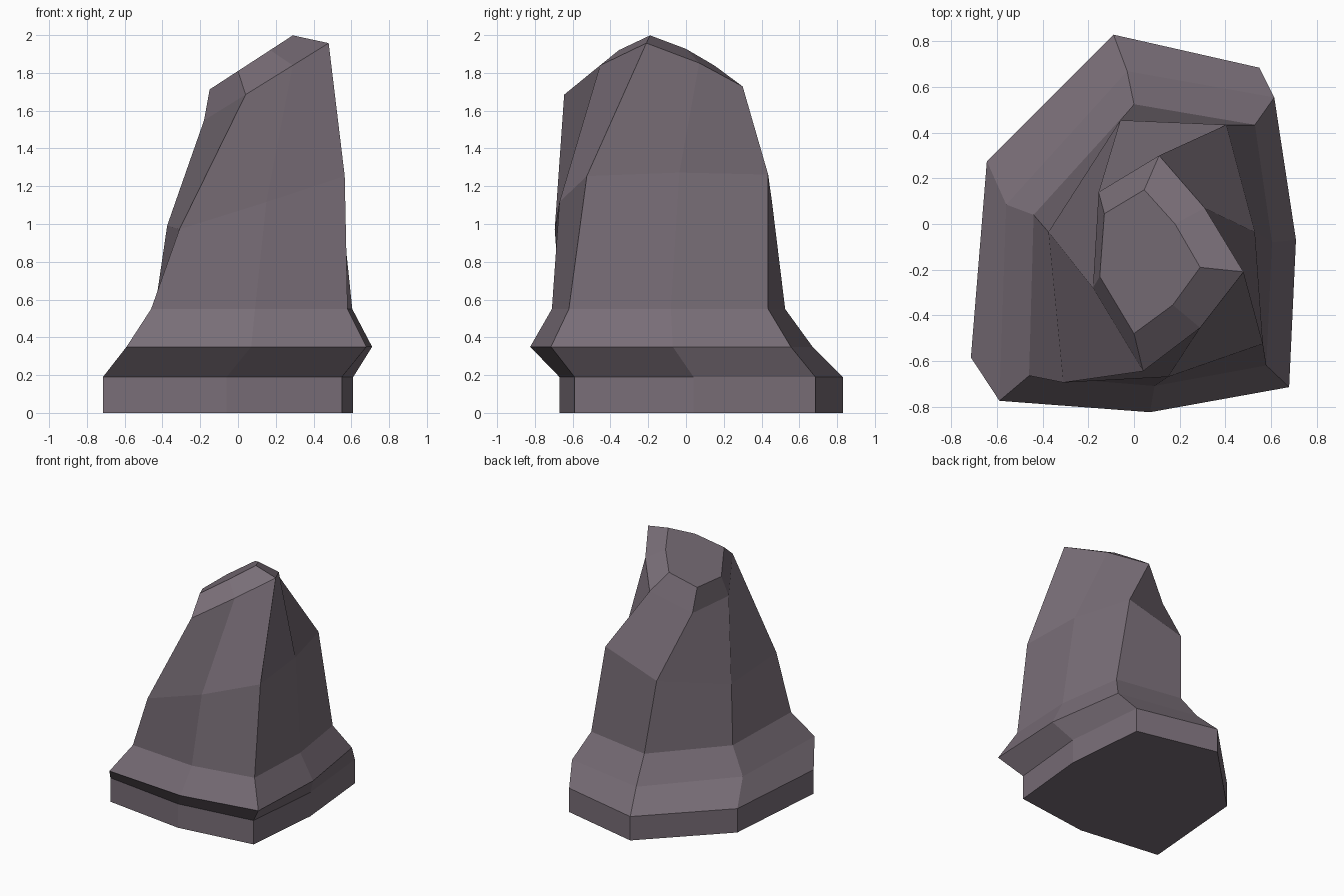
import bpy
import bmesh

default_cube = bpy.data.objects.get("Cube")
if default_cube:
    bpy.data.objects.remove(default_cube, do_unlink=True)


def make_material(name, colour):
    material = bpy.data.materials.new(name)
    material.use_nodes = True
    material.diffuse_color = colour
    shader = material.node_tree.nodes["Principled BSDF"]
    shader.inputs["Base Color"].default_value = colour
    shader.inputs["Roughness"].default_value = 0.9
    return material


def add_slice(bm, outline, height, tilt_x=0, tilt_y=0):
    """Place a seven-sided outline on a plane that may be tilted."""
    return [bm.verts.new((x, y, height + tilt_x * x + tilt_y * y))
            for x, y in outline]


def bridge(bm, lower, upper):
    """Wrap flat side faces between two neighbouring slices."""
    count = len(lower)
    for i in range(count):
        j = (i + 1) % count
        bm.faces.new((lower[i], lower[j], upper[j], upper[i]))


# Outlines run counter-clockwise from the front corner on the -x side
foot = [(-.715, -.585), (-.06, -.67), (.55, -.59), (.61, .04),
        (.55, .685), (-.09, .83), (-.645, .275)]
ledge = [(-.59, -.775), (.07, -.825), (.68, -.715), (.71, -.07),
         (.615, .555), (-.03, .67), (-.56, .085)]
shoulder = [(-.46, -.665), (.09, -.71), (.58, -.62), (.605, -.08),
            (.53, .435), (0, .525), (-.44, .04)]
waist = [(-.31, -.695), (.15, -.67), (.565, -.525), (.53, -.035),
         (.405, .435), (-.06, .455), (-.375, -.035)]
rim = [(.04, -.645), (.29, -.455), (.48, -.21), (.31, .07),
       (.11, .3), (-.155, .14), (-.18, -.28)]
crown = [(0, -.48), (.17, -.355), (.29, -.19), (.18, 0),
         (.045, .15), (-.13, .045), (-.15, -.23)]

# Stack the slices: level below, slanting towards +x above
bm = bmesh.new()
slices = [
    add_slice(bm, foot, 0),
    add_slice(bm, foot, .19),
    add_slice(bm, ledge, .35),
    add_slice(bm, shoulder, .55),
    add_slice(bm, waist, 1.11, tilt_x=.31, tilt_y=.06),
    add_slice(bm, rim, 1.66, tilt_x=.62),
    add_slice(bm, crown, 1.81, tilt_x=.65),
]
for lower, upper in zip(slices, slices[1:]):
    bridge(bm, lower, upper)

# Close the underside and the slanted top
bm.faces.new(list(reversed(slices[0])))
bm.faces.new(slices[-1])
bmesh.ops.recalc_face_normals(bm, faces=bm.faces)

# Flat-shaded rock in a single stone colour
mesh = bpy.data.meshes.new("rock")
bm.to_mesh(mesh)
bm.free()
mesh.materials.append(make_material("mauve grey stone", (.19, .155, .185, 1)))
rock = bpy.data.objects.new("rock", mesh)
bpy.context.collection.objects.link(rock)
